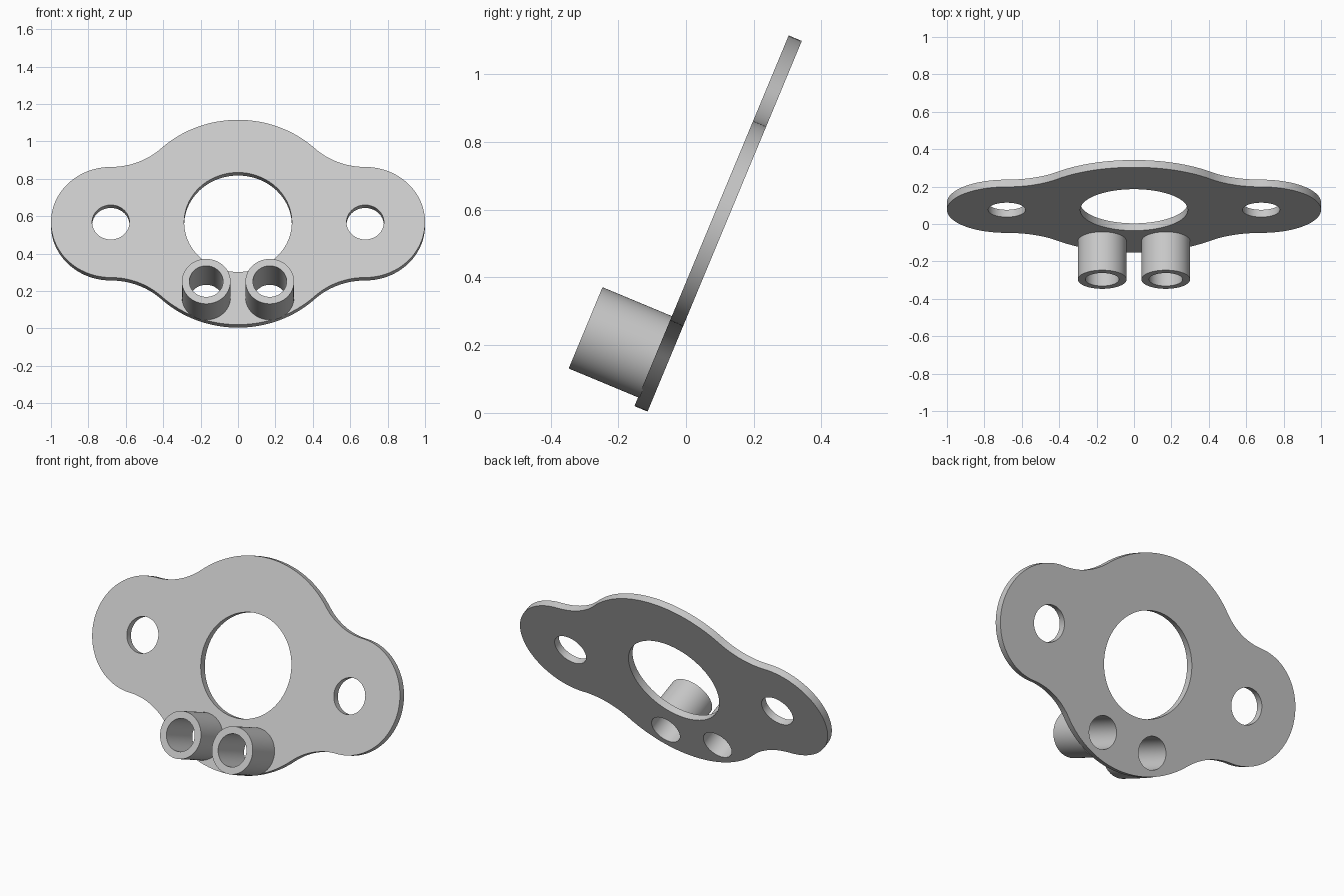
import bpy, bmesh
from math import sin, cos, pi, atan2, radians
from mathutils import Matrix, Vector

old = bpy.data.objects.get("Cube")
if old:
    bpy.data.objects.remove(old, do_unlink=True)

grey = bpy.data.materials.new("plain_grey")
grey.use_nodes = True
colour = (0.58, 0.58, 0.58, 1)
grey.diffuse_color = colour
grey.node_tree.nodes["Principled BSDF"].inputs["Base Color"].default_value = colour

# Leaning frame: local x across, local y up the plate, local z out of its front face
FRAME = Matrix.Translation((0, 0.0755, 0.5675)) @ Matrix.Rotation(radians(67.4), 4, "X")
THICK = 0.042
HUB, EAR, EAR_X = 0.593, 0.32, 0.68
TUBE_X, TUBE_Y, BORE = 0.17, -0.435, 0.09


def arc(x, y, r, start, end, n):
    steps = [start + (end - start) * i / n for i in range(n + 1)]
    return [(x + r * cos(a), y + r * sin(a)) for a in steps]


def circle(x, y, r):
    return arc(x, y, r, 0, 2 * pi, 72)[:-1]


def extruded(name, loops, back, front):
    """Flat profile (outline plus holes) extruded between two local depths."""
    curve = bpy.data.curves.new(name, "CURVE")
    curve.dimensions = "2D"
    curve.fill_mode = "BOTH"
    curve.extrude = (front - back) / 2
    for loop in loops:
        spline = curve.splines.new("POLY")
        spline.points.add(len(loop) - 1)
        for point, (x, y) in zip(spline.points, loop):
            point.co = (x, y, 0, 1)
        spline.use_cyclic_u = True
    obj = bpy.data.objects.new(name, curve)
    bpy.context.collection.objects.link(obj)
    obj.matrix_world = FRAME @ Matrix.Translation((0, 0, (front + back) / 2))
    bpy.ops.object.select_all(action="DESELECT")
    obj.select_set(True)
    bpy.context.view_layer.objects.active = obj
    bpy.ops.object.convert(target="MESH")
    obj = bpy.context.object
    # Weld the caps to the walls
    bm = bmesh.new()
    bm.from_mesh(obj.data)
    bmesh.ops.remove_doubles(bm, verts=bm.verts, dist=0.0001)
    bmesh.ops.recalc_face_normals(bm, faces=bm.faces)
    bm.to_mesh(obj.data)
    bm.free()
    obj.data.materials.clear()
    obj.data.materials.append(grey)
    bpy.ops.object.shade_smooth_by_angle(angle=radians(30))
    return obj


# Plate outline: ear arc, concave fillet and hub arc, mirrored to all quarters
fillet = (EAR_X**2 + EAR**2 - HUB**2) / (2 * (HUB - EAR))
tangent = atan2(EAR + fillet, EAR_X)
quarter = arc(EAR_X, 0, EAR, 0, pi / 2, 24)[:-1]
quarter += arc(EAR_X, EAR + fillet, fillet, 1.5 * pi, pi + tangent, 16)[:-1]
quarter += arc(0, 0, HUB, tangent, pi / 2, 16)
upper = quarter + [(-x, y) for x, y in reversed(quarter[:-1])]
outline = upper + [(x, -y) for x, y in reversed(upper[1:-1])]

holes = [circle(0, 0, 0.288)]
for side in (-1, 1):
    holes.append(circle(side * EAR_X, 0, 0.1))
    holes.append(circle(side * TUBE_X, TUBE_Y, BORE))
extruded("flange_plate", [outline] + holes, -THICK, 0)

# Two short tubes standing out from the front face
for name, side in (("right_tube", -1), ("left_tube", 1)):
    x = side * TUBE_X
    extruded(name, [circle(x, TUBE_Y, 0.13), circle(x, TUBE_Y, BORE)], -0.005, 0.222)
